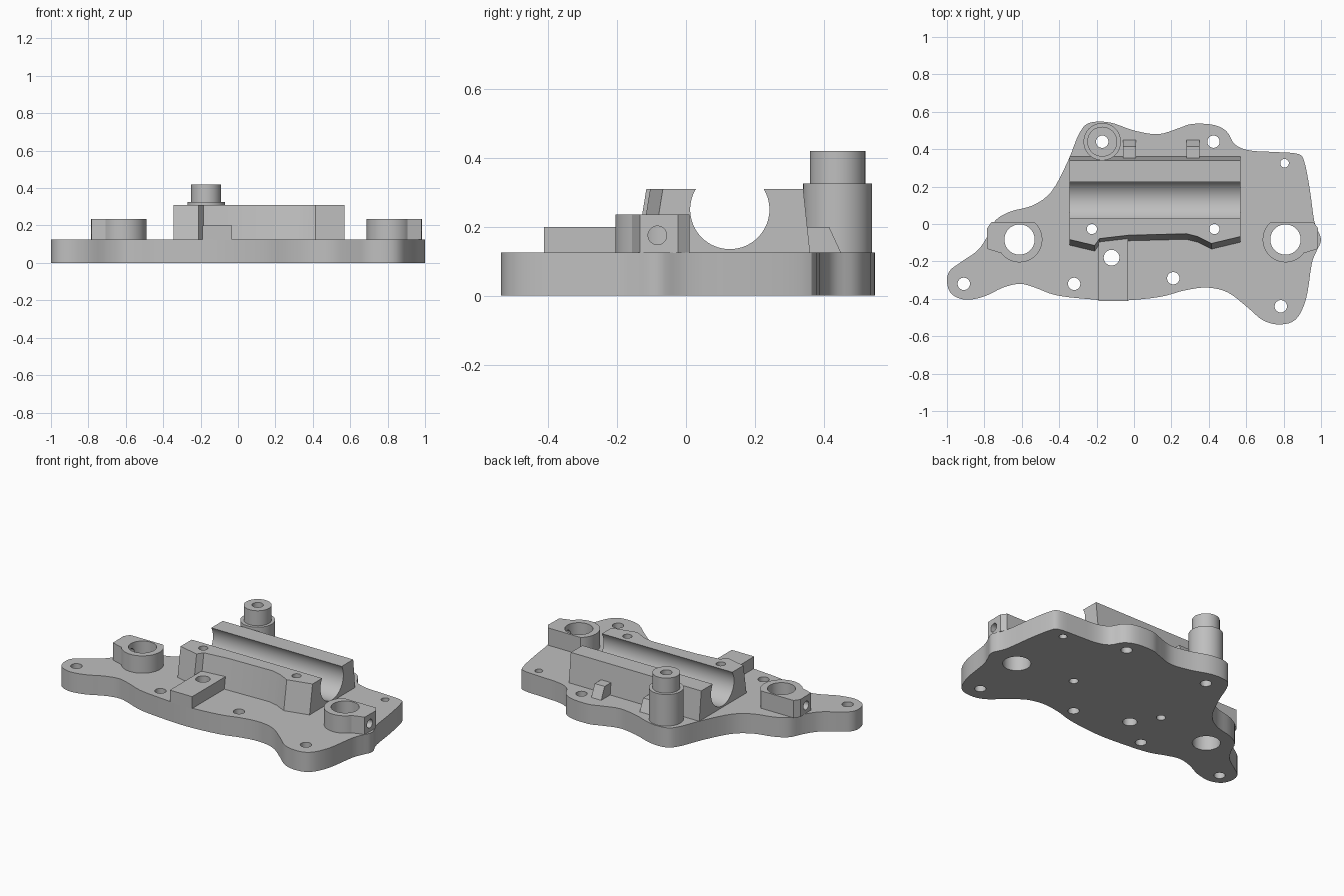
import bpy, bmesh
from math import cos, sin, pi, radians
from mathutils import Vector

cube = bpy.data.objects.get("Cube")
if cube:
    bpy.data.objects.remove(cube, do_unlink=True)

grey = bpy.data.materials.new("plain grey")
grey.use_nodes = True
grey.diffuse_color = (0.52, 0.52, 0.52, 1)
grey.node_tree.nodes["Principled BSDF"].inputs["Base Color"].default_value = grey.diffuse_color

PLATE_TOP = 0.125
BASE = PLATE_TOP - 0.001


def add_loft(bm, ring_a, ring_b):
    """Closed solid between two matching rings of points."""
    a = [bm.verts.new(p) for p in ring_a]
    b = [bm.verts.new(p) for p in ring_b]
    n = len(a)
    bm.faces.new(a[::-1])
    bm.faces.new(b)
    for i in range(n):
        j = (i + 1) % n
        bm.faces.new((a[i], a[j], b[j], b[i]))


def solid(name, *lofts):
    bm = bmesh.new()
    for ring_a, ring_b in lofts:
        add_loft(bm, ring_a, ring_b)
    bmesh.ops.recalc_face_normals(bm, faces=bm.faces)
    mesh = bpy.data.meshes.new(name)
    bm.to_mesh(mesh)
    bm.free()
    mesh.materials.append(grey)
    obj = bpy.data.objects.new(name, mesh)
    bpy.context.scene.collection.objects.link(obj)
    return obj


def upright(outline, low, high):
    return [(x, y, low) for x, y in outline], [(x, y, high) for x, y in outline]


def along_x(profile, left, right):
    return [(left, y, z) for y, z in profile], [(right, y, z) for y, z in profile]


def circle(u, v, radius, steps=48):
    return [(u + radius * cos(2 * pi * i / steps), v + radius * sin(2 * pi * i / steps))
            for i in range(steps)]


def smooth_loop(points, steps=4):
    """Closed spline passing through all the points."""
    pts = [Vector(p) for p in points]
    n = len(pts)
    out = []
    for i in range(n):
        p, q, r, s = (pts[(i + k) % n] for k in (-1, 0, 1, 2))
        for k in range(steps):
            t = k / steps
            out.append(q + 0.5 * t * (r - p + t * (2 * p - 5 * q + 4 * r - s
                                                   + t * (3 * (q - r) + s - p))))
    return out


def cut(obj, *cutters):
    for cutter in cutters:
        mod = obj.modifiers.new("cut", 'BOOLEAN')
        mod.operation = 'DIFFERENCE'
        mod.solver = 'EXACT'
        mod.object = cutter
    bpy.context.view_layer.update()
    graph = bpy.context.evaluated_depsgraph_get()
    mesh = bpy.data.meshes.new_from_object(obj.evaluated_get(graph))
    obj.modifiers.clear()
    obj.data = mesh


# Wavy base plate
outline = [
    (-1, -.31), (-.985, -.25), (-.92, -.2), (-.835, -.14), (-.78, -.06), (-.74, .02),
    (-.66, .067), (-.54, .1), (-.44, .175), (-.354, .335), (-.295, .48), (-.24, .54),
    (-.13, .543), (0, .5), (.127, .48), (.233, .51), (.31, .535), (.425, .53),
    (.495, .495), (.54, .425), (.62, .393), (.75, .385), (.875, .375), (.91, .335),
    (.94, .185), (.965, .01), (1, -.08), (.975, -.147), (.95, -.215), (.92, -.4),
    (.865, -.51), (.78, -.537), (.69, -.515), (.6, -.44), (.5, -.365), (.39, -.34),
    (.27, -.355), (.137, -.39), (-.075, -.41), (-.26, -.4), (-.42, -.38), (-.53, -.34),
    (-.61, -.32), (-.7, -.34), (-.8, -.387), (-.9, -.405), (-.975, -.375)]
plate = solid("base_plate", upright(smooth_loop(outline), 0, PLATE_TOP))

# Saddle block with a stepped, sloping front
front = [(-.345, -.083), (-.21, -.115), (-.185, -.078), (-.03, -.06), (.28, -.052),
         (.34, -.067), (.415, -.104), (.57, -.067)]
foot = [(x, y - .03, BASE) for x, y in front] + [(.57, .36, BASE), (-.345, .36, BASE)]
crown = [(x, y, .31) for x, y in front] + [(.57, .34, .31), (-.345, .34, .31)]
saddle = solid("saddle_block", (foot, crown))

# Small box in front of the saddle
box = [(-.19, -.412), (-.033, -.412), (-.033, -.07), (-.19, -.07)]
front_box = solid("front_box", upright(box, BASE, .2))

# Stepped post at the back
post_base = solid("post_base", upright(circle(-.17, .44, .1), BASE, .325))
post_cap = solid("post_cap", upright(circle(-.17, .44, .08), .322, .42))

# Wedge stops behind the saddle
wedge = [(.34, BASE), (.45, BASE), (.415, .2), (.34, .2)]
for side, x in (("right", -.06), ("left", .28)):
    solid(side + "_wedge_stop", along_x(wedge, x, x + .07))

# Side bosses: round sleeve, flat back and a clamping lug facing outwards
bosses, cross_bores = [], []
BOSS_Y, BOSS_R = -.083, .122
for side, x, out in (("right", -.612, -1), ("left", .81, 1)):
    start, end = radians(130), radians(323)
    arc = [start + (end - start) * i / 32 for i in range(33)]
    shape = [(BOSS_R * cos(a), BOSS_R * sin(a)) for a in arc]
    shape += [(.172, -.05), (.174, .06), (.15, .093)]
    shape = [(x + out * u, BOSS_Y + v) for u, v in shape]
    bosses.append(solid(side + "_boss", upright(shape, BASE, .235)))
    cross_bores.append(along_x(circle(BOSS_Y, .175, .027, 32), x, x + out * .3))

# Cutters
holes = [(-.91, -.32, .033), (-.32, -.32, .033), (.21, -.29, .033), (.785, -.44, .033),
         (.805, .325, .023), (.425, .44, .033), (-.225, -.027, .027), (.43, -.027, .027),
         (-.12, -.18, .042), (-.17, .44, .033), (-.612, BOSS_Y, .081), (.81, BOSS_Y, .081)]
drill = solid("drill_cutter", *[upright(circle(x, y, r), -.1, .6) for x, y, r in holes])
bore = solid("cross_bore_cutter", *cross_bores)
channel = solid("channel_cutter", along_x(circle(.127, .25, .115, 64), -.5, .7))
cutters = (drill, bore, channel)
for helper in cutters:
    helper.hide_render = True

for part in (plate, front_box, post_base, post_cap):
    cut(part, drill)
cut(saddle, channel, drill)
for boss in bosses:
    cut(boss, drill, bore)
for helper in cutters:
    bpy.data.objects.remove(helper, do_unlink=True)

# Smooth the curved walls, keep the edges sharp
for obj in bpy.context.scene.objects:
    if obj.type == 'MESH':
        bpy.ops.object.select_all(action='DESELECT')
        obj.select_set(True)
        bpy.context.view_layer.objects.active = obj
        bpy.ops.object.shade_smooth_by_angle(angle=radians(25))
